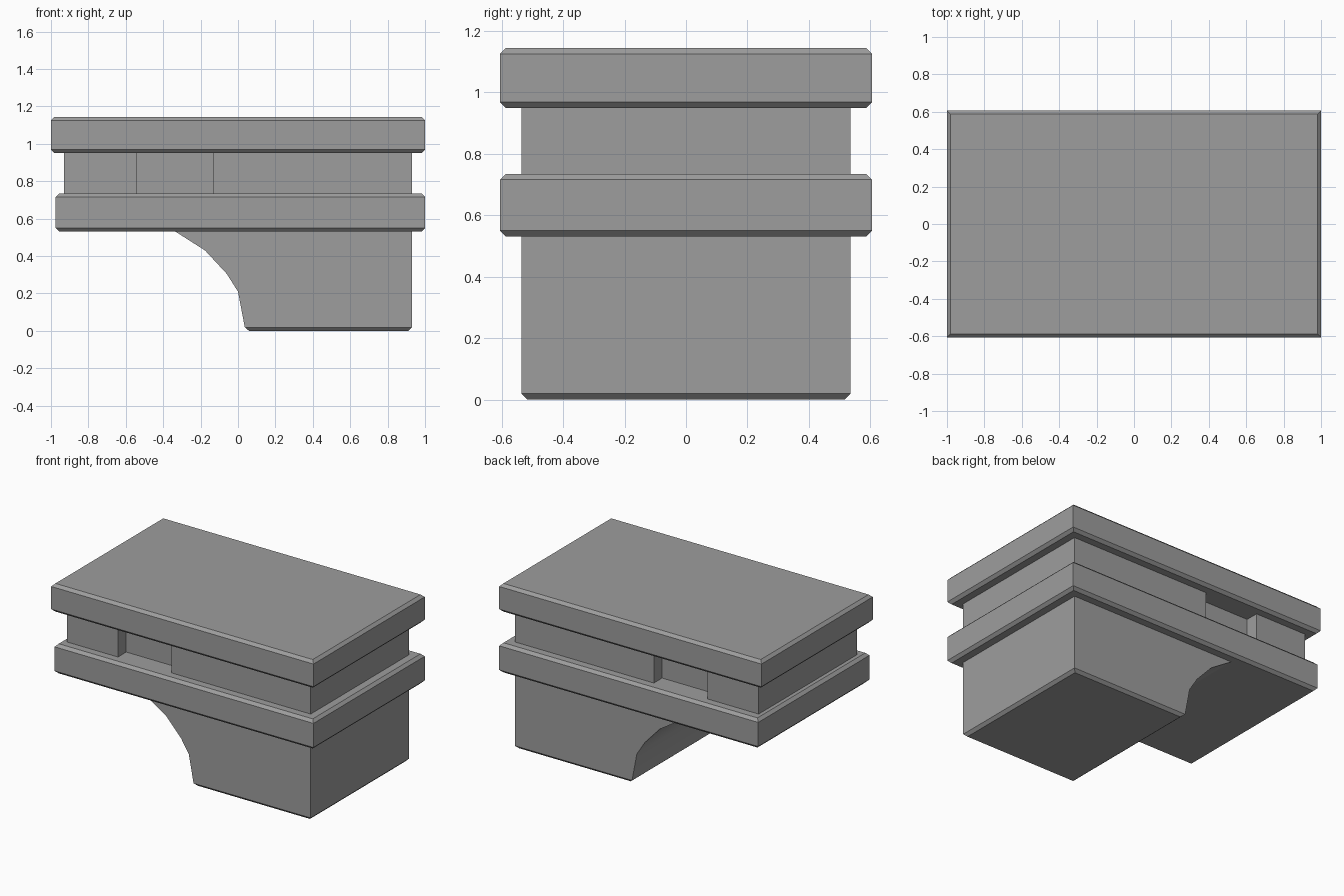
import bpy
import bmesh
from mathutils import Vector

cube = bpy.data.objects.get("Cube")
if cube:
    bpy.data.objects.remove(cube, do_unlink=True)

grey = bpy.data.materials.new("plain grey")
grey.use_nodes = True
colour = (0.34, 0.34, 0.34, 1)
grey.diffuse_color = colour
grey.node_tree.nodes["Principled BSDF"].inputs["Base Color"].default_value = colour

CHAMFER = 0.019


def prism(name, outline, sweep, chamfer_heights=()):
    """Extrude a flat outline along sweep, then chamfer the rims at the given heights."""
    bm = bmesh.new()
    face = bm.faces.new([bm.verts.new(p) for p in outline])
    grown = bmesh.ops.extrude_face_region(bm, geom=[face])["geom"]
    verts = [v for v in grown if isinstance(v, bmesh.types.BMVert)]
    bmesh.ops.translate(bm, verts=verts, vec=Vector(sweep))
    bmesh.ops.recalc_face_normals(bm, faces=bm.faces[:])
    rims = [e for e in bm.edges
            if any(all(abs(v.co.z - h) < 0.001 for v in e.verts) for h in chamfer_heights)]
    if rims:
        bmesh.ops.bevel(bm, geom=rims, offset=CHAMFER, segments=1, profile=0.5, affect='EDGES')
    mesh = bpy.data.meshes.new(name)
    bm.to_mesh(mesh)
    bm.free()
    mesh.materials.append(grey)
    obj = bpy.data.objects.new(name, mesh)
    bpy.context.collection.objects.link(obj)
    return obj


def slab(name, left, right, half_depth, bottom, top):
    corners = [(left, -half_depth, bottom), (right, -half_depth, bottom),
               (right, half_depth, bottom), (left, half_depth, bottom)]
    return prism(name, corners, (0, 0, top - bottom), (bottom, top))


# Two overhanging plates
slab("top_plate", -1, 1, 0.606, 0.95, 1.144)
slab("lower_plate", -0.975, 1, 0.606, 0.531, 0.735)

# Middle block with a shallow recess on the front and on the back
HALF, INNER = 0.536, 0.446
front = [(-0.93, -HALF), (-0.54, -HALF), (-0.54, -INNER),
         (-0.13, -INNER), (-0.13, -HALF), (0.93, -HALF)]
plan = front + [(x, -y) for x, y in reversed(front)]
prism("recessed_block", [(x, y, 0.735) for x, y in plan], (0, 0, 0.215))

# Foot with a curved bracket under the lower plate
side = [(0.93, 0.531), (0.93, 0), (0.04, 0), (0, 0.21),
        (-0.06, 0.305), (-0.176, 0.43), (-0.335, 0.531)]
foot = prism("curved_foot", [(x, -HALF, z) for x, z in side], (0, 2 * HALF, 0), (0,))

# Soften the curve, keep other edges sharp
bpy.ops.object.select_all(action='DESELECT')
foot.select_set(True)
bpy.context.view_layer.objects.active = foot
bpy.ops.object.shade_smooth_by_angle(angle=0.52)
